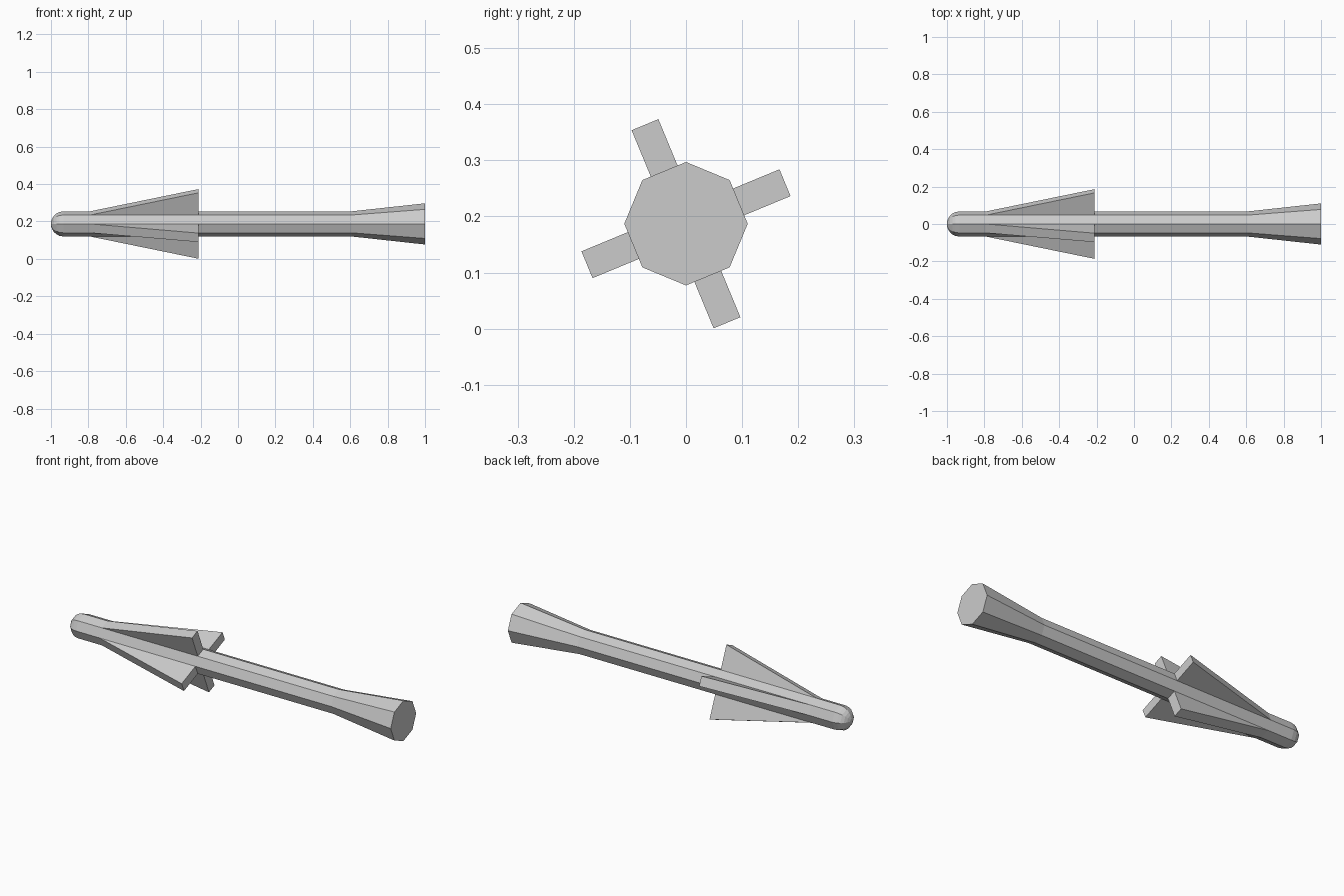
import bpy, bmesh
from math import pi, sin, cos, radians

if "Cube" in bpy.data.objects:
    bpy.data.objects.remove(bpy.data.objects["Cube"])

SIDES = 8
AXIS_Z = 0.187      # height of the long axis
R = 0.0675          # shaft radius


def finish(bm, name):
    bmesh.ops.recalc_face_normals(bm, faces=bm.faces)
    mesh = bpy.data.meshes.new(name)
    bm.to_mesh(mesh)
    bm.free()
    obj = bpy.data.objects.new(name, mesh)
    bpy.context.collection.objects.link(obj)
    obj.location.z = AXIS_Z
    return obj


def lathe_x(name, profile):
    """Octagonal rings along x, closed at both ends."""
    bm = bmesh.new()
    rings = []
    for x, r in profile:
        rings.append([bm.verts.new((x, r * cos(2 * pi * i / SIDES), r * sin(2 * pi * i / SIDES)))
                      for i in range(SIDES)])
    for a, b in zip(rings, rings[1:]):
        for i in range(SIDES):
            j = (i + 1) % SIDES
            bm.faces.new((a[i], a[j], b[j], b[i]))
    bm.faces.new(rings[0])
    bm.faces.new(rings[-1])
    return finish(bm, name)


def fin(name, angle):
    """Tapered slab as wide as one shaft facet, rooted just inside it."""
    half = R * sin(pi / SIDES)
    apothem = R * cos(pi / SIDES)
    profile = [(-0.79, apothem - 0.01), (-0.79, apothem), (-0.21, 0.191), (-0.21, apothem - 0.01)]
    bm = bmesh.new()
    sides = [[bm.verts.new((x, r, w)) for x, r in profile] for w in (-half, half)]
    for s in sides:
        bm.faces.new(s)
    for i in range(4):
        j = (i + 1) % 4
        bm.faces.new((sides[0][i], sides[0][j], sides[1][j], sides[1][i]))
    obj = finish(bm, name)
    obj.rotation_euler.x = angle
    return obj


# Body: rounded nose, straight shaft, flared tail
nose = [(-1 + R - R * cos(radians(a)), R * sin(radians(a))) for a in (10, 25, 40, 55, 70, 90)]
nose[0] = (-1, nose[0][1])
body = lathe_x("body", nose + [(0.61, R), (1.0, 0.11)])

# Four fins on alternate facets
for k in range(4):
    fin(f"fin_{k + 1}", radians(22.5 + 90 * k))
